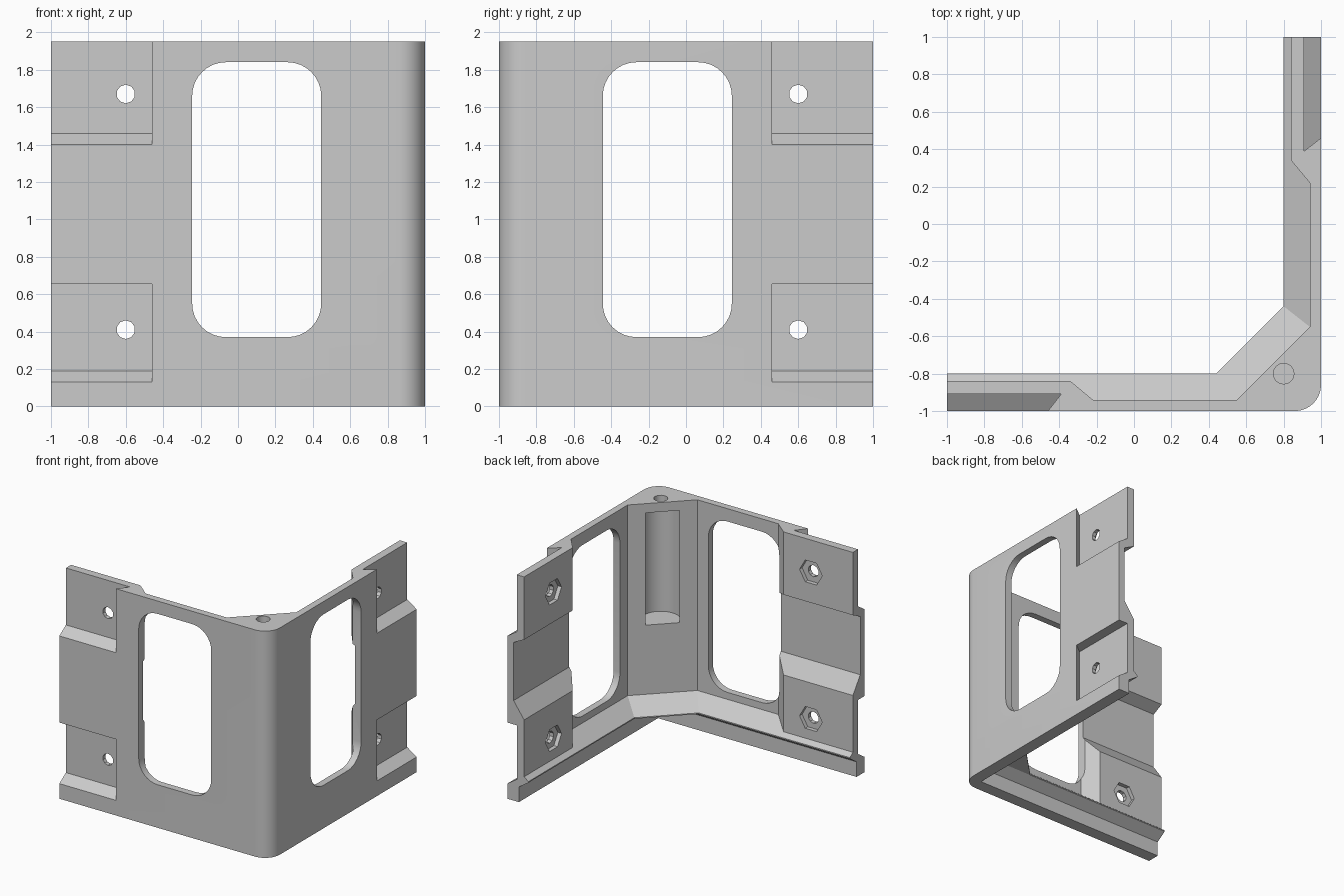
import bpy, bmesh, math
from mathutils import Matrix

if "Cube" in bpy.data.objects:
    bpy.data.objects.remove(bpy.data.objects["Cube"], do_unlink=True)

HEIGHT = 1.95
FLIP = Matrix(((0, -1, 0, 0), (-1, 0, 0, 0), (0, 0, 1, 0), (0, 0, 0, 1)))  # front wall -> side wall

grey = bpy.data.materials.new("plain_grey")
grey.use_nodes = True
grey.diffuse_color = (0.6, 0.6, 0.6, 1)
grey.node_tree.nodes["Principled BSDF"].inputs["Base Color"].default_value = grey.diffuse_color


def loft(name, sections, flip=False):
    """Closed solid through rings of matching 3D points."""
    bm = bmesh.new()
    rings = [[bm.verts.new(p) for p in ring] for ring in sections]
    n = len(rings[0])
    for a, b in zip(rings, rings[1:]):
        for i in range(n):
            j = (i + 1) % n
            bm.faces.new((a[i], a[j], b[j], b[i]))
    bm.faces.new(rings[0])
    bm.faces.new(rings[-1])
    if flip:
        bmesh.ops.transform(bm, matrix=FLIP, verts=bm.verts)
    bmesh.ops.recalc_face_normals(bm, faces=bm.faces)
    mesh = bpy.data.meshes.new(name)
    bm.to_mesh(mesh)
    bm.free()
    mesh.materials.append(grey)
    obj = bpy.data.objects.new(name, mesh)
    bpy.context.collection.objects.link(obj)
    return obj


def along_z(points, *levels):
    return [[(x, y, z) for x, y in points] for z in levels]


def along_y(points, *depths):
    return [[(x, y, z) for x, z in points] for y in depths]


def rect(x0, x1, z0, z1):
    return [(x0, z0), (x1, z0), (x1, z1), (x0, z1)]


def ring(cx, cy, r, n, turn=0.0):
    return [(cx + r * math.cos(math.tau * i / n + turn),
             cy + r * math.sin(math.tau * i / n + turn)) for i in range(n)]


def rounded_rect(x0, x1, z0, z1, r, steps=8):
    pts = []
    corners = ((x1 - r, z1 - r), (x0 + r, z1 - r), (x0 + r, z0 + r), (x1 - r, z0 + r))
    for q, (cx, cz) in enumerate(corners):
        for i in range(steps + 1):
            a = math.pi / 2 * (q + i / steps)
            pts.append((cx + r * math.cos(a), cz + r * math.sin(a)))
    return pts


def combine(body, tool, operation):
    mod = body.modifiers.new("combine", "BOOLEAN")
    mod.operation, mod.solver, mod.object = operation, "EXACT", tool
    bpy.context.view_layer.objects.active = body
    bpy.ops.object.modifier_apply(modifier=mod.name)
    bpy.data.objects.remove(tool, do_unlink=True)


def plan(inner, start, far=1.1, r=0.14, steps=8):
    """L-shaped plan with a rounded outer corner and a chamfered inner corner."""
    arc = [(1 - r + r * math.sin(a), -1 + r - r * math.cos(a))
           for a in (math.pi / 2 * i / steps for i in range(steps + 1))]
    return [(-far, -1)] + arc + [(1, far), (inner, far), (inner, -start),
                                 (start, -inner), (-far, -inner)]


# Corner walls with the sloped ledge near the foot
wide, narrow = plan(0.80, 0.44), plan(0.94, 0.55)
bracket = loft("corner_bracket", along_z(wide, 0, 0.2) + along_z(narrow, 0.31, 2.0))

# Undercut beneath the ledge, leaving a thinner foot
def inside(c):
    return [(-2, -c), (c, -c), (c, 2), (-2, 2)]

combine(bracket, loft("foot_cut", along_z(inside(0.89), -0.2, 0.13)
                      + along_z(inside(0.80), 0.19)), "DIFFERENCE")

# Upright pocket in the corner and its pin hole through the top
combine(bracket, loft("pocket_cut", along_z(ring(0.8, -0.8, 0.156, 48), 0.905, 1.87)), "DIFFERENCE")
combine(bracket, loft("pin_cut", along_z(ring(0.8, -0.8, 0.055, 24), 1.8, 2.2)), "DIFFERENCE")

for flip in (False, True):
    # Raised mounting pads on the inner face: base bottom/top, face bottom/top
    for b0, b1, f0, f1 in ((1.36, 2.1, 1.41, 2.1), (0.2, 0.86, 0.2, 0.72)):
        base, face = rect(-1.2, -0.22, b0, b1), rect(-1.2, -0.34, f0, f1)
        pad = loft("pad", along_y(base, -0.97, -0.94) + along_y(face, -0.84), flip)
        combine(bracket, pad, "UNION")

    # Dovetailed recesses on the outer face
    for bottom, top in ((1.40, 2.3), (0.13, 0.655)):
        recess = loft("recess_cut",
                      along_y(rect(-1.3, -0.53, bottom - 0.06, top), -1.09)
                      + along_y(rect(-1.3, -0.39, bottom + 0.06, top), -0.91), flip)
        combine(bracket, recess, "DIFFERENCE")

    # Rounded window
    window = rounded_rect(-0.245, 0.445, 0.37, 1.84, 0.18)
    combine(bracket, loft("window_cut", along_y(window, -1.2, -0.7), flip), "DIFFERENCE")

    # Bolt holes with hexagonal nut seats
    for z in (0.41, 1.67):
        bolt = ring(-0.6, z, 0.05, 10, math.pi / 10)
        combine(bracket, loft("bolt_cut", along_y(bolt, -1.2, -0.7), flip), "DIFFERENCE")
        nut = ring(-0.6, z, 0.108, 6)
        combine(bracket, loft("nut_cut", along_y(nut, -0.875, -0.7), flip), "DIFFERENCE")

# Trim the wall ends and the top flush
trim = [(-1, -2), (2, -2), (2, 1), (-1, 1)]
combine(bracket, loft("trim", along_z(trim, -1, HEIGHT)), "INTERSECT")

bpy.ops.object.select_all(action="DESELECT")
bracket.select_set(True)
bpy.context.view_layer.objects.active = bracket
bpy.ops.object.shade_smooth_by_angle(angle=math.radians(25))
